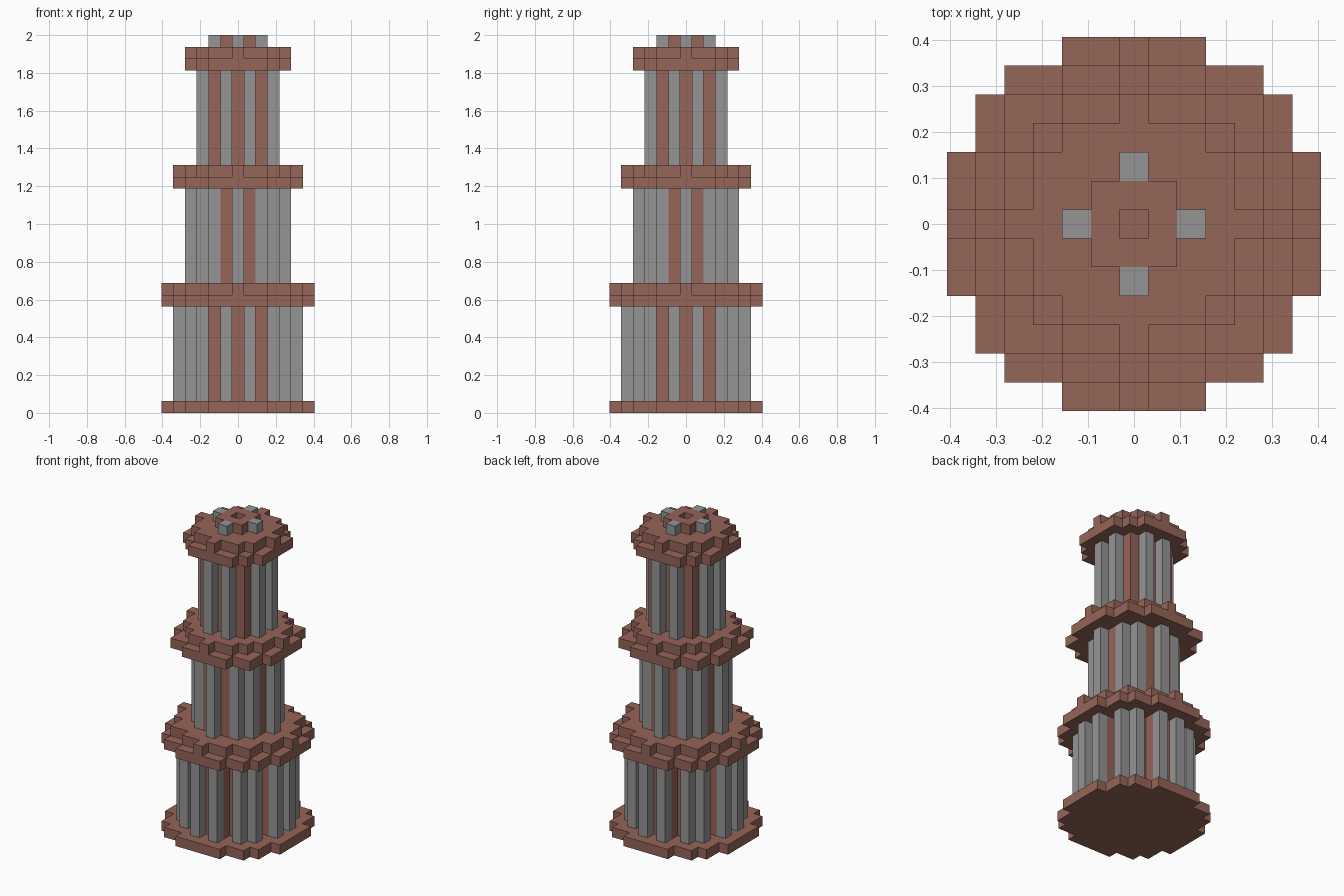
import bpy
import bmesh

cube = bpy.data.objects.get("Cube")
if cube:
    bpy.data.objects.remove(cube, do_unlink=True)

U = 1 / 16  # block size


def material(name, color):
    mat = bpy.data.materials.new(name)
    mat.use_nodes = True
    mat.diffuse_color = (*color, 1)
    mat.node_tree.nodes["Principled BSDF"].inputs["Base Color"].default_value = (*color, 1)
    return mat


brown = material("clay brown", (0.30, 0.128, 0.098))
grey = material("stone grey", (0.30, 0.30, 0.30))


def disk(r):
    """Block cells inside a circle."""
    span = range(-r, r + 1)
    return {(x, y) for x in span for y in span if x * x + y * y <= (r + 0.5) ** 2}


def eroded(cells):
    """Cells whose four side neighbours are all present."""
    return {(x, y) for x, y in cells
            if {(x + 1, y), (x - 1, y), (x, y + 1), (x, y - 1)} <= cells}


def mirrored(points):
    """Repeat cells over both axes and the diagonals."""
    return {(sx * a, sy * b) for x, y in points for a, b in ((x, y), (y, x))
            for sx in (1, -1) for sy in (1, -1)}


def slab(name, cells, z0, z1, mat):
    """Extrude a set of cells into a stepped block."""
    bm = bmesh.new()
    for x, y in sorted(cells):
        corners = ((-.5, -.5), (-.5, .5), (.5, .5), (.5, -.5))
        bm.faces.new([bm.verts.new(((x + dx) * U, (y + dy) * U, z0 * U)) for dx, dy in corners])
    bmesh.ops.remove_doubles(bm, verts=bm.verts, dist=U / 100)
    top = bmesh.ops.extrude_face_region(bm, geom=bm.faces[:], use_keep_orig=True)["geom"]
    bmesh.ops.translate(bm, vec=(0, 0, (z1 - z0) * U),
                        verts=[v for v in top if isinstance(v, bmesh.types.BMVert)])
    bmesh.ops.recalc_face_normals(bm, faces=bm.faces)
    bmesh.ops.dissolve_limit(bm, angle_limit=0.01, verts=bm.verts, edges=bm.edges)
    mesh = bpy.data.meshes.new(name)
    bm.to_mesh(mesh)
    bm.free()
    mesh.materials.append(mat)
    obj = bpy.data.objects.new(name, mesh)
    bpy.context.collection.objects.link(obj)


# Base plate
slab("base_plate", disk(6), 0, 1, brown)

# Three tiers: recessed core, grey pillars, and a two-step ledge above
tiers = (
    ("lower", 1, disk(4) - mirrored([(2, 4)]), ((1, 5), (3, 4)), 6, disk(6)),
    ("middle", 11, disk(3), ((0, 4), (2, 3)), 5, disk(5) | mirrored([(4, 4)])),
    ("upper", 21, disk(2) | mirrored([(2, 2)]), ((1, 3),), 4, disk(4)),
)
for name, z, core, pillars, reach, ledge in tiers:
    posts = mirrored(pillars)
    slab(name + "_core", core - posts, z, z + 8, brown)
    slab(name + "_pillars", posts, z, z + 8, grey)
    slab(name + "_ledge", ledge, z + 8, z + 9, brown)
    slab(name + "_ledge_step", eroded(ledge) | mirrored([(0, reach)]), z + 9, z + 10, brown)

# Crown with an open centre and four stone blocks
ring = {(x, y) for x in (-1, 0, 1) for y in (-1, 0, 1)} - {(0, 0)}
slab("crown_ring", ring, 31, 32, brown)
slab("crown_blocks", mirrored([(0, 2)]), 31, 32, grey)
